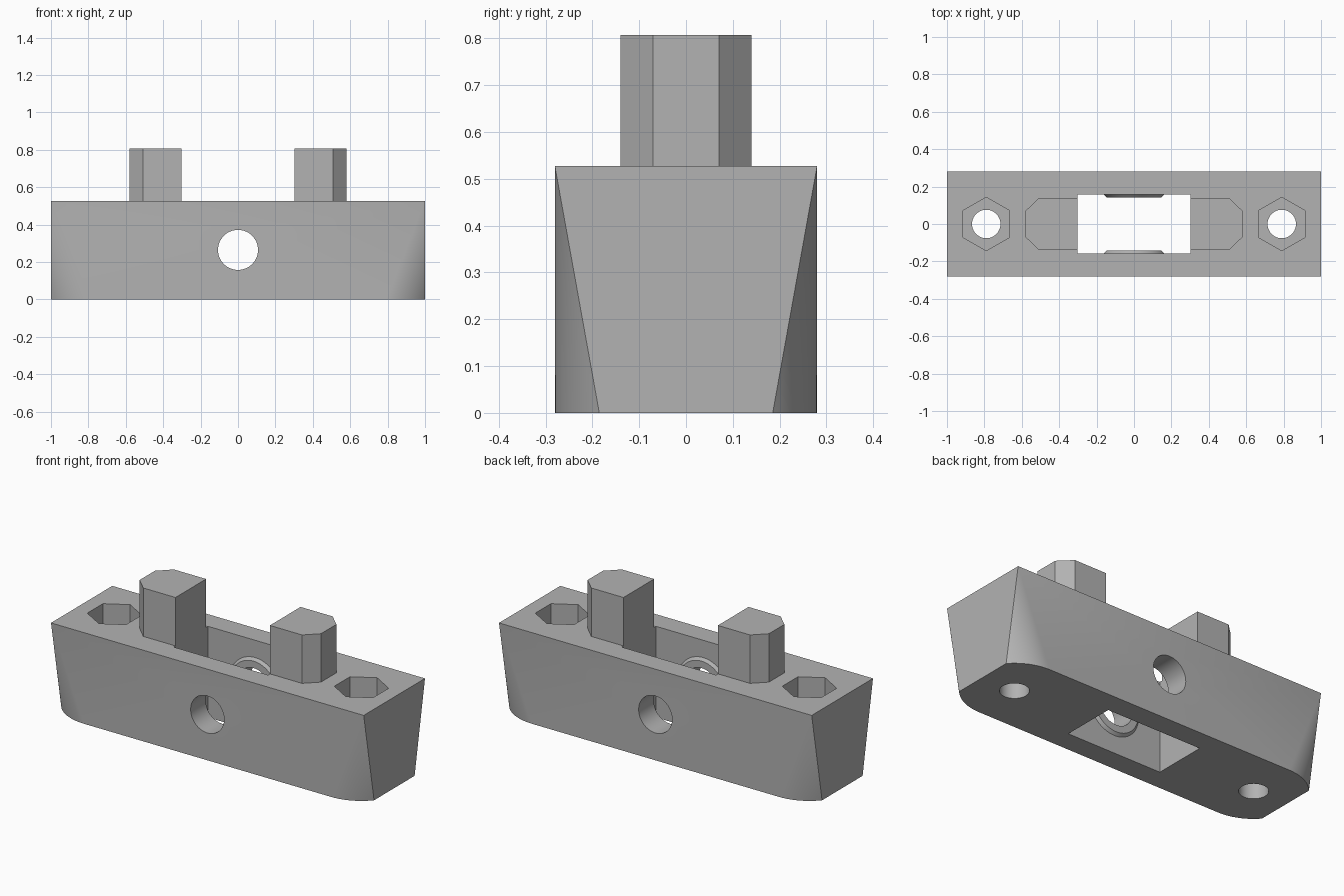
import bpy, bmesh, math
from mathutils import Matrix

cube = bpy.data.objects.get("Cube")
if cube:
    bpy.data.objects.remove(cube)

HALF_L, HALF_W, TOP = 1.0, 0.28, 0.527
BOLT_X, MID_Z = 0.79, 0.265
SLOT_X, SLOT_Y = 0.302, 0.157

grey = bpy.data.materials.new("plain grey")
grey.use_nodes = True
colour = (0.45, 0.45, 0.45, 1)
grey.diffuse_color = colour
grey.node_tree.nodes["Principled BSDF"].inputs["Base Color"].default_value = colour


def finish(name, bm):
    bmesh.ops.recalc_face_normals(bm, faces=bm.faces)
    mesh = bpy.data.meshes.new(name)
    bm.to_mesh(mesh)
    bm.free()
    mesh.materials.append(grey)
    obj = bpy.data.objects.new(name, mesh)
    bpy.context.collection.objects.link(obj)
    return obj


def prism(name, outline, z0, z1):
    bm = bmesh.new()
    face = bm.faces.new([bm.verts.new((x, y, z0)) for x, y in outline])
    up = bmesh.ops.extrude_face_region(bm, geom=[face])["geom"]
    bmesh.ops.translate(bm, vec=(0, 0, z1 - z0),
                        verts=[v for v in up if isinstance(v, bmesh.types.BMVert)])
    return finish(name, bm)


def cone(name, r1, r2, depth, matrix, sides=64):
    bm = bmesh.new()
    bmesh.ops.create_cone(bm, cap_ends=True, segments=sides, radius1=r1,
                          radius2=r2, depth=depth, matrix=matrix)
    return finish(name, bm)


def combine(target, tool, operation):
    mod = target.modifiers.new(operation.title(), "BOOLEAN")
    mod.operation, mod.solver, mod.object = operation, "EXACT", tool
    bpy.context.view_layer.objects.active = target
    bpy.ops.object.modifier_apply(modifier=mod.name)
    bpy.data.objects.remove(tool)


# Body: rectangular top lofted to a base with clipped round ends
bm = bmesh.new()
arc_end = math.acos((HALF_L - BOLT_X) / HALF_W)
for sx in (-1, 1):
    for sy in (-1, 1):
        bm.verts.new((sx * HALF_L, sy * HALF_W, TOP))
        for i in range(17):
            a = arc_end + (math.pi / 2 - arc_end) * i / 16
            bm.verts.new((sx * (BOLT_X + HALF_W * math.cos(a)),
                          sy * HALF_W * math.sin(a), 0))
bmesh.ops.convex_hull(bm, input=bm.verts)
bmesh.ops.dissolve_limit(bm, angle_limit=0.002, verts=bm.verts, edges=bm.edges)
body = finish("bracket_body", bm)

# Chamfered posts, trimmed flush by the slot
for s in (-1, 1):
    outline = [(0.2, -0.14), (0.508, -0.14), (0.58, -0.07),
               (0.58, 0.07), (0.508, 0.14), (0.2, 0.14)]
    combine(body, prism("post", [(s * x, y) for x, y in outline], 0.3, 0.807), "UNION")

# Central slot
slot = [(-SLOT_X, -SLOT_Y), (SLOT_X, -SLOT_Y), (SLOT_X, SLOT_Y), (-SLOT_X, SLOT_Y)]
combine(body, prism("slot_cutter", slot, -0.1, 1), "DIFFERENCE")

# Tapered bearing rings on the inner walls
for s in (-1, 1):
    m = Matrix.Translation((0, s * 0.16, MID_Z)) @ Matrix.Rotation(s * math.pi / 2, 4, "X")
    combine(body, cone("bearing_ring", 0.183, 0.147, 0.036, m), "UNION")

# Cross bore
m = Matrix.Translation((0, 0, MID_Z)) @ Matrix.Rotation(math.pi / 2, 4, "X")
combine(body, cone("cross_bore_cutter", 0.107, 0.107, 1, m), "DIFFERENCE")

# Bolt holes with hexagonal nut pockets
for s in (-1, 1):
    x = s * BOLT_X
    combine(body, cone("bolt_cutter", 0.076, 0.076, 2,
                       Matrix.Translation((x, 0, 0))), "DIFFERENCE")
    hexagon = [(x + 0.143 * math.sin(i * math.pi / 3), 0.143 * math.cos(i * math.pi / 3))
               for i in range(6)]
    combine(body, prism("nut_cutter", hexagon, 0.27, 0.7), "DIFFERENCE")

# Smooth curved walls, crisp edges
bpy.ops.object.select_all(action="DESELECT")
body.select_set(True)
bpy.context.view_layer.objects.active = body
bpy.ops.object.shade_smooth_by_angle(angle=math.radians(20))
